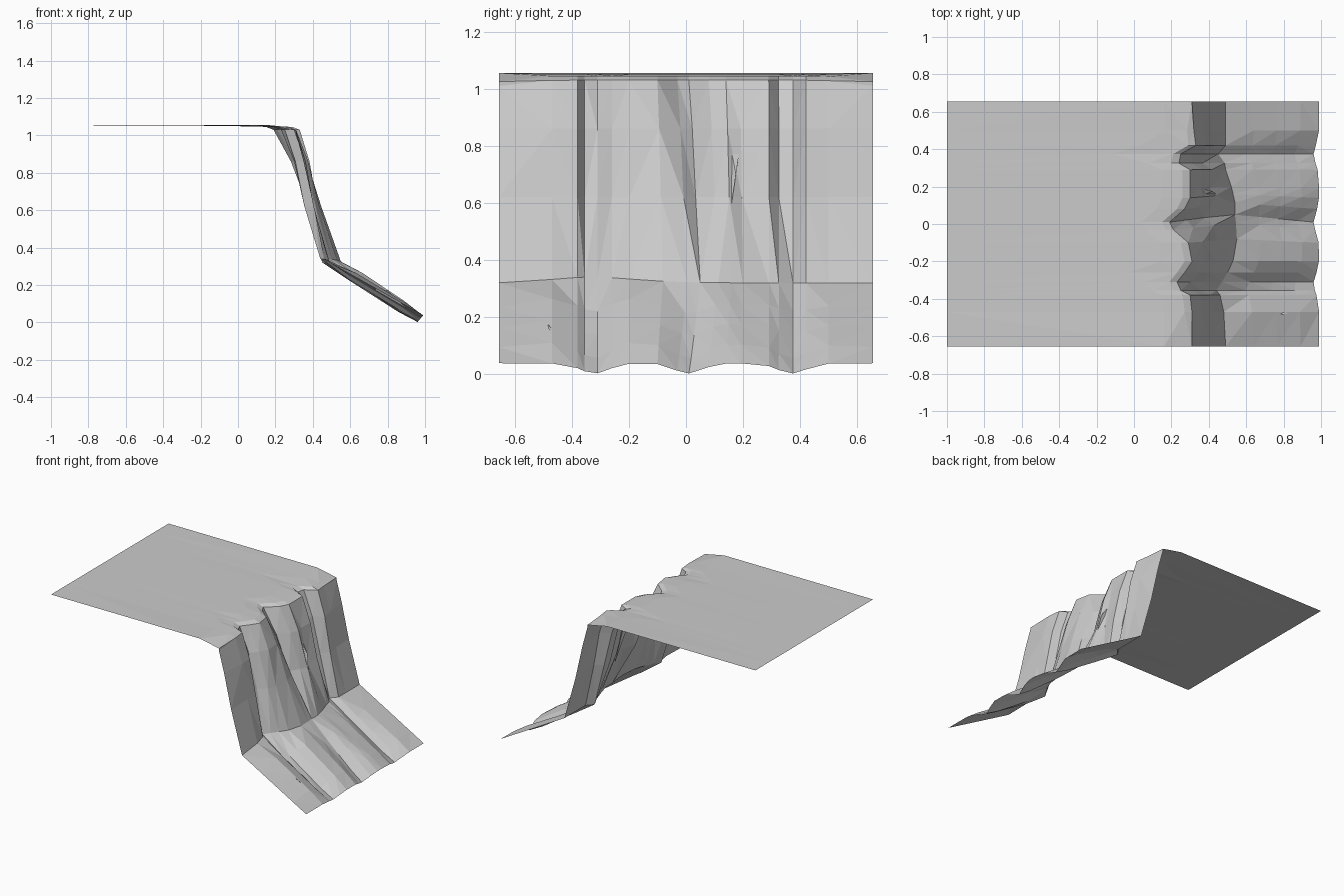
import bpy
import bmesh
from math import exp, sin

old = bpy.data.objects.get("Cube")
if old:
    bpy.data.objects.remove(old, do_unlink=True)

# One plain stone colour
stone = bpy.data.materials.new("stone grey")
stone.use_nodes = True
colour = (0.6, 0.6, 0.6, 1)
stone.diffuse_color = colour
stone.node_tree.nodes["Principled BSDF"].inputs["Base Color"].default_value = colour

HALF_WIDTH = 0.655
TOP = 1.055

# Stations across the cliff: y, lip x, face x at mid height, foot x
STATIONS = [
    (-HALF_WIDTH, .31, .40, .49), (-.47, .31, .40, .48), (-.38, .30, .40, .46),
    (-.355, .25, .35, .44), (-.31, .23, .36, .47), (-.26, .27, .41, .50),
    (-.20, .31, .43, .53), (-.10, .29, .44, .55), (-.03, .21, .42, .545),
    (.01, .19, .37, .54), (.08, .27, .41, .54), (.14, .30, .43, .53),
    (.19, .30, .40, .52), (.29, .30, .41, .49), (.325, .24, .36, .485),
    (.375, .25, .37, .45), (.42, .33, .42, .49), (.50, .32, .41, .49),
    (HALF_WIDTH, .31, .40, .49),
]


def bump(y, centre, width):
    return exp(-((y - centre) / width) ** 2)


def gully(y):
    """How deep the three water-worn channels are at this y."""
    return sum(bump(y, c, .07) for c in (-.32, .01, .37))


def section(y, lip, mid, foot):
    """Points of the sheet from the back of the plateau to the slope's toe."""
    g = gully(y)
    inner = 1 - bump(abs(y), HALF_WIDTH, .1)
    lean = .04 * bump(y, .02, .14)
    crack = bump(y, -.26, .04)
    spur = bump(y, .39, .04)
    brow = lip - .15 - .15 * crack - .25 * spur
    lip_z = 1.01 + .02 * inner
    foot_z = .32 + .02 * inner * bump(y, -.33, .2)
    toe = .99 - .03 * g
    toe_z = .038 - .036 * g
    ripple = .012 * sin(23 * y) * inner
    points = [
        (-1, y, TOP),
        (brow, y, TOP - .004 * inner),
        (lip - .04 * inner, y, lip_z + .015),
        (lip, y, lip_z),
        (lip * .55 + mid * .45 + .012 * inner, y + lean * .3, .86),
        (mid + .005, y + lean * .6, .62),
        (foot, y + lean, foot_z),
    ]
    # Broken slope below the face
    for t in (.3, .55, .8):
        rise = .012 * inner * (1 - 2 * g) + ripple * (1 - t)
        points.append((foot + (toe - foot) * t, y + lean * (1 - t),
                       foot_z + (toe_z - foot_z) * t + rise))
    points.append((toe, y, toe_z))
    return points


def make_object(name, bm):
    mesh = bpy.data.meshes.new(name)
    bm.to_mesh(mesh)
    bm.free()
    mesh.materials.append(stone)
    obj = bpy.data.objects.new(name, mesh)
    bpy.context.collection.objects.link(obj)
    return obj


# Cliff sheet: loft the sections, then facet the rock
bm = bmesh.new()
rows = [[bm.verts.new(p) for p in section(*s)] for s in STATIONS]
for a, b in zip(rows, rows[1:]):
    for i in range(len(a) - 1):
        bm.faces.new((a[i], a[i + 1], b[i + 1], b[i]))
bmesh.ops.triangulate(bm, faces=bm.faces[:], quad_method='SHORT_EDGE')
make_object("cliff_face", bm)


# Small folded rock slivers that break the surface
def sliver(name, start, end, crest, side):
    bm = bmesh.new()
    a, b, c, d = [bm.verts.new(p) for p in (start, end, crest, side)]
    bm.faces.new((a, b, c))
    bm.faces.new((a, c, d))
    bm.faces.new((c, b, d))
    make_object(name, bm)


sliver("slope_rock", (.72, -.47, .18), (.91, -.45, .07), (.80, -.485, .17), (.82, -.43, .13))
sliver("face_rib", (.33, .14, .88), (.45, .15, .53), (.42, .175, .70), (.36, .19, .80))
